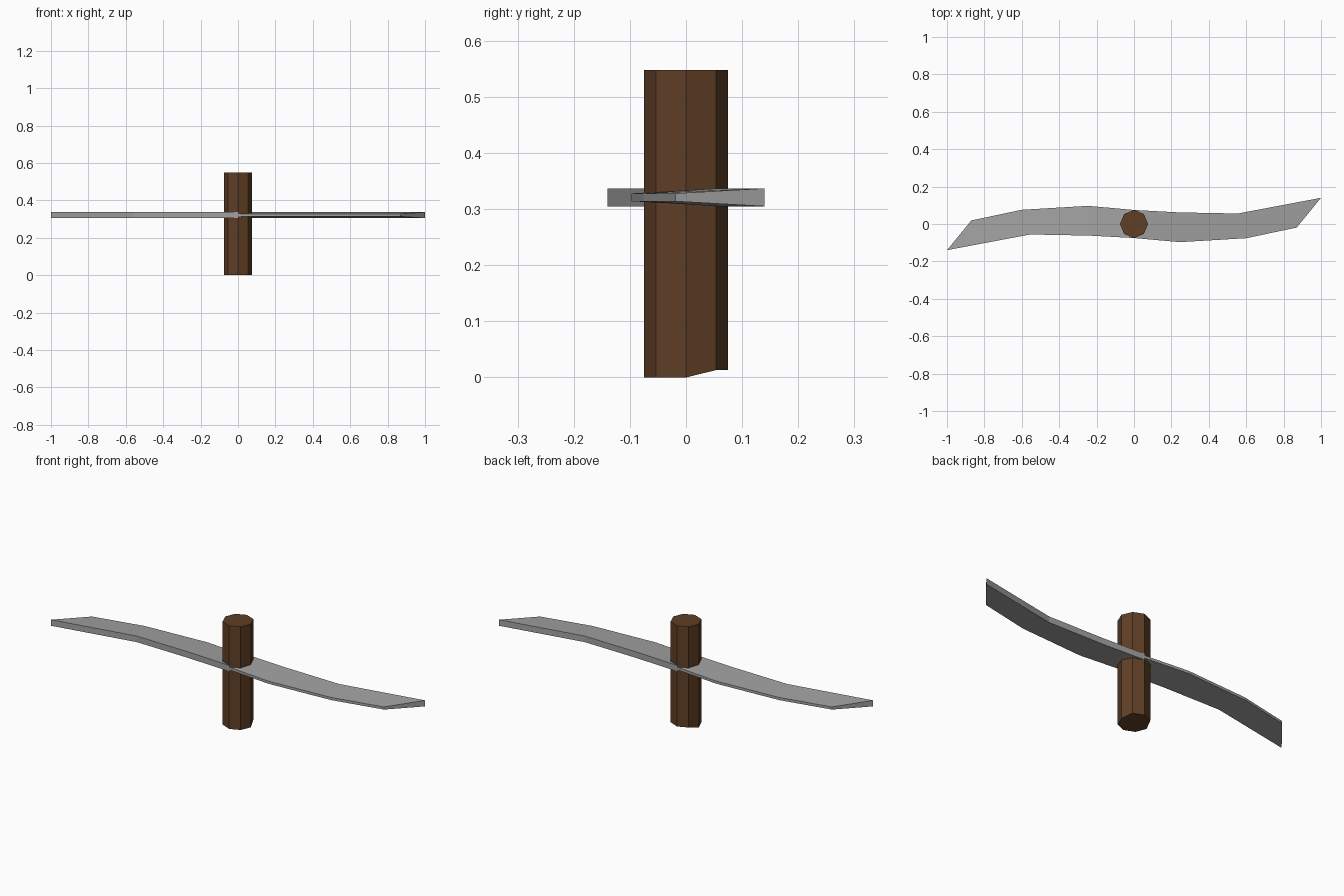
import bpy, bmesh, math

if "Cube" in bpy.data.objects:
    bpy.data.objects.remove(bpy.data.objects["Cube"])


def material(name, rgb):
    m = bpy.data.materials.new(name)
    m.diffuse_color = (*rgb, 1)
    m.use_nodes = True
    m.node_tree.nodes["Principled BSDF"].inputs["Base Color"].default_value = m.diffuse_color
    return m


def finish(name, bm, mat):
    bmesh.ops.recalc_face_normals(bm, faces=bm.faces)
    me = bpy.data.meshes.new(name)
    bm.to_mesh(me)
    bm.free()
    me.materials.append(mat)
    ob = bpy.data.objects.new(name, me)
    bpy.context.collection.objects.link(ob)
    return ob


wood = material("dark wood brown", (0.115, 0.05, 0.019))
steel = material("steel grey", (0.36, 0.36, 0.36))

# Eight-sided grip, with the back half of its base slightly raised
R, H = 0.075, 0.548
bm = bmesh.new()
rings = []
for top in (False, True):
    ring = []
    for i in range(8):
        a = i * math.pi / 4
        x, y = R * math.cos(a), R * math.sin(a)
        z = H if top else (0.013 if y > 0.01 else 0.0)
        ring.append(bm.verts.new((x, y, z)))
    rings.append(ring)
for i in range(8):
    j = (i + 1) % 8
    bm.faces.new((rings[0][i], rings[0][j], rings[1][j], rings[1][i]))
bm.faces.new(rings[1])
bm.faces.new(rings[0])
finish("grip", bm, wood)

# Curved blade: thick spine on one side, thin cutting edge on the other
SPINE = [(0, 0.075), (0.24, 0.062), (0.555, 0.056), (1.0, 0.14)]
EDGE = [(0, -0.075), (0.245, -0.097), (0.6, -0.076), (0.87, -0.019)]
ZC, SPINE_T, EDGE_T = 0.321, 0.016, 0.007


def blade(name, s):
    """s = 1 for the right blade, -1 for the same blade turned half around."""
    bm = bmesh.new()
    sections = []
    for (sx, sy), (ex, ey) in zip(SPINE, EDGE):
        sections.append([bm.verts.new((s * x, s * y, ZC + dz)) for x, y, dz in (
            (sx, sy, SPINE_T), (sx, sy, -SPINE_T),
            (ex, ey, -EDGE_T), (ex, ey, EDGE_T))])
    for a, b in zip(sections, sections[1:]):
        for i in range(4):
            j = (i + 1) % 4
            bm.faces.new((a[i], a[j], b[j], b[i]))
    bm.faces.new(sections[0])
    bm.faces.new(sections[-1])
    return finish(name, bm, steel)


blade("right_blade", 1)
blade("left_blade", -1)
